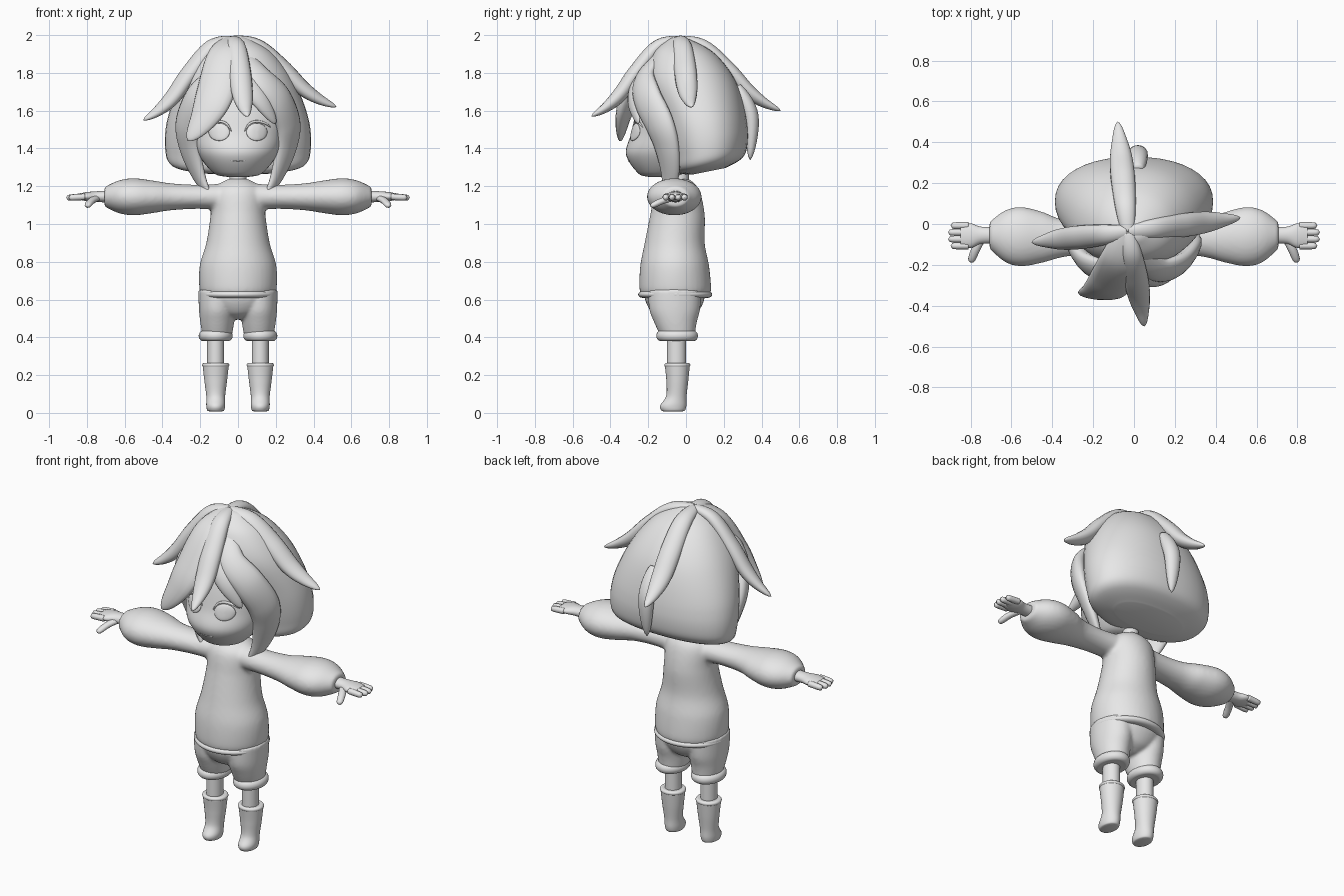
import bpy, bmesh, math
from mathutils import Vector
from mathutils.bvhtree import BVHTree

cube = bpy.data.objects.get("Cube")
if cube:
    bpy.data.objects.remove(cube)

grey = bpy.data.materials.new("matte_grey")
grey.use_nodes = True
colour = (0.8, 0.8, 0.8, 1)
grey.diffuse_color = colour
grey.node_tree.nodes["Principled BSDF"].inputs["Base Color"].default_value = colour


def smooth(rows, steps=8):
    """Catmull-Rom interpolation through rows of numbers."""
    rows = [Vector(row) for row in rows]
    out = []
    for i, (b, c) in enumerate(zip(rows, rows[1:])):
        a, d = rows[max(i - 1, 0)], rows[min(i + 2, len(rows) - 1)]
        for step in range(steps):
            t = step / steps
            out.append(b + (c - a) * t / 2 + (2 * a - 5 * b + 4 * c - d) * t * t / 2
                       + (3 * b - a - 3 * c + d) * t ** 3 / 2)
    return out + [rows[-1]]


def skin(rings):
    """Join rings of points into a closed tube."""
    n = len(rings[0])
    verts = [point for ring in rings for point in ring]
    faces = [(k * n + j, k * n + (j + 1) % n, (k + 1) * n + (j + 1) % n, (k + 1) * n + j)
             for k in range(len(rings) - 1) for j in range(n)]
    last = len(verts) - n
    return verts, faces + [tuple(range(n))[::-1], tuple(range(last, last + n))]


def circle(n):
    return [(math.cos(math.tau * j / n), math.sin(math.tau * j / n)) for j in range(n)]


def loft(rows, offset=0, along_x=False, n=40, power=2):
    """Rows: position on the axis, y centre, radius across, radius in y."""
    def bend(value):
        return math.copysign(abs(value) ** (2 / power), value)
    rings = []
    for position, y, across, deep in smooth(rows):
        ring = [(offset + across * bend(c), y + deep * bend(s)) for c, s in circle(n)]
        rings.append([Vector((position, b, a) if along_x else (a, b, position)) for a, b in ring])
    return skin(rings)


def band(z, height, x, y, across, deep, bulge):
    """Rounded rim around a limb or the waist."""
    rows = []
    for k in range(-4, 5):
        angle = k * math.pi / 7
        grow = bulge * (math.cos(angle) - 1)
        rows.append((z + height / 2 * math.sin(angle), y, across + grow, deep + grow))
    return loft(rows, x)


def pointed(t):
    return math.sin(math.pi * (0.12 + 0.88 * t)) ** 0.7


def blunt(t):
    return math.sqrt(1 - t ** 8)


def thin_ends(t):
    return math.sqrt(math.sin(math.pi * t))


def strand(points, width, thick, taper=pointed, centre=(0, 0.1, 1.5), n=16):
    """Tapered tube whose flat side faces the centre."""
    path = smooth(points)
    last = len(path) - 1
    rings = []
    for i, p in enumerate(path):
        tangent = (path[min(i + 1, last)] - path[max(i - 1, 0)]).normalized()
        normal = p - Vector(centre)
        normal = (normal - tangent * normal.dot(tangent)).normalized()
        side = tangent.cross(normal)
        size = max(taper(i / last), 0.03)
        rings.append([p + (side * width * c + normal * thick * s) * size for c, s in circle(n)])
    return skin(rings)


def flip(part):
    return [Vector((-v.x, v.y, v.z)) for v in part[0]], part[1]


def build(name, *parts, voxel=0):
    """One object from closed parts, optionally fused into one skin."""
    bm = bmesh.new()
    for verts, faces in parts:
        made = [bm.verts.new(v) for v in verts]
        for face in faces:
            bm.faces.new([made[i] for i in face])
    bmesh.ops.recalc_face_normals(bm, faces=bm.faces)
    mesh = bpy.data.meshes.new(name)
    bm.to_mesh(mesh)
    bm.free()
    mesh.materials.append(grey)
    mesh.shade_smooth()
    ob = bpy.data.objects.new(name, mesh)
    bpy.context.collection.objects.link(ob)
    if voxel:
        fuse = ob.modifiers.new("fuse", "REMESH")
        fuse.mode, fuse.voxel_size, fuse.use_smooth_shade = "VOXEL", voxel, True
        ob.modifiers.new("relax", "SMOOTH").iterations = 6


def pair(name, *parts):
    build("left_" + name, *parts)
    build("right_" + name, *[flip(part) for part in parts])


# Head and neck
head = loft([(1.25, -.14, .06, .06), (1.27, -.13, .13, .125), (1.37, -.115, .21, .203),
             (1.48, -.1, .24, .19), (1.6, -.1, .25, .163), (1.72, -.09, .22, .135),
             (1.85, -.07, .14, .09)])
build("head", head)
build("neck", loft([(1.18, -.03, .045, .045), (1.3, -.03, .045, .045)]))

# Eyes, lashes and mouth laid onto the face
surface = BVHTree.FromPolygons(*head)


def on_face(x, z, lift=0):
    hit = surface.ray_cast(Vector((x, -2, z)), Vector((0, 1, 0)))[0]
    return hit - Vector((0, lift, 0))


def dome(x, z, across, tall, height):
    """Low dome following the face."""
    rings = []
    for k in range(8):
        size = math.cos(k * math.pi / 15)
        lift = height * math.sin(k * math.pi / 15)
        rings.append([on_face(x + across * size * c, z + tall * size * s, lift)
                      for c, s in circle(24)])
    return skin(rings)


def face_line(points, radius):
    return strand([on_face(x, z) for x, z in points], radius, radius, thin_ends, n=8)


pair("eye", dome(.1, 1.487, .056, .047, .013))
pair("eyelash", face_line([(.035, 1.49), (.06, 1.53), (.1, 1.543), (.145, 1.532), (.175, 1.51)], .007))
build("mouth", face_line([(-.045, 1.337), (0, 1.332), (.045, 1.337)], .003))

# Rounded back hair with an underside that rises to the rear
hair = loft([(1.255, .12, .22, .09), (1.29, .115, .35, .18), (1.38, .115, .385, .21),
             (1.55, .09, .375, .232), (1.75, .03, .3, .236), (1.9, -.01, .19, .165),
             (1.975, -.035, .07, .06), (1.99, -.04, .01, .01)], power=2.2)
for v in hair[0]:
    v.z += .2 * v.y * max(0, min(1, (1.5 - v.z) / .22))
build("back_hair", hair)

# Spikes radiating from the crown along one shared droop
crown = Vector((-.03, -.04, 1.975))
droop = [(0, 0), (.24, .09), (.48, .41), (.67, .71), (.83, .88), (1, 1)]
tips = {"right": (-.5, -.09, 1.55), "left": (.52, .03, 1.62),
        "rear": (-.08, .5, 1.6), "front": (.05, -.5, 1.57)}
for name, tip in tips.items():
    span = Vector(tip) - crown
    path = [crown + Vector((span.x * out, span.y * out, span.z * down)) for out, down in droop]
    build(name + "_spike", strand(path, .06, .042))

# Bangs, nape lock and the locks framing the face
build("front_bang", strand([crown, (-.07, -.18, 1.89), (-.12, -.29, 1.69), (-.18, -.33, 1.56),
                            (-.265, -.345, 1.44)], .108, .045))
build("short_bang", strand([(0, -.2, 1.85), (.06, -.26, 1.74), (.13, -.275, 1.64),
                            (.2, -.25, 1.53)], .055, .03))
build("nape_lock", strand([(.02, .27, 1.73), (.02, .345, 1.57), (.02, .34, 1.34)], .048, .04))
pair("side_lock", strand([(.02, -.13, 1.9), (.11, -.22, 1.78), (.21, -.205, 1.67), (.265, -.14, 1.53),
                          (.255, -.1, 1.4), (.205, -.085, 1.25), (.135, -.11, 1.11)], .09, .045))

# Shirt fused with its puffed sleeves
torso = loft([(.62, -.055, .19, .178), (.66, -.057, .205, .19), (.78, -.06, .203, .182),
              (.9, -.06, .168, .159), (1.05, -.045, .145, .144), (1.18, -.045, .135, .115),
              (1.24, -.035, .05, .05)])
sleeve = loft([(0, -.05, .075, .085), (.2, -.065, .064, .08), (.35, -.07, .071, .093),
               (.45, -.065, .086, .125), (.55, -.062, .098, .145), (.63, -.06, .087, .127),
               (.707, -.055, .052, .066)], offset=1.144, along_x=True)
build("shirt", torso, sleeve, flip(sleeve), voxel=.011)
build("shirt_hem", band(.627, .036, 0, -.057, .21, .196, .025))

# Hands with four fingers and a thumb
hand = [loft([(.68, -.055, .032, .04), (.75, -.055, .028, .042), (.8, -.057, .024, .06),
              (.85, -.057, .015, .052)], offset=1.145, along_x=True, n=20)]
for k in range(4):
    y = -.008 - .033 * k
    tip = .91 if k in (1, 2) else .897
    hand.append(strand([(.81, y, 1.144), (tip, y, 1.139)], .017, .017, blunt, (.8, y, 0), 12))
hand.append(strand([(.74, -.06, 1.14), (.775, -.125, 1.122), (.8, -.188, 1.093)],
                   .021, .017, blunt, (.8, -.1, 0), 12))
pair("hand", *hand)

# Shorts: hips fused with two legs
short_leg = loft([(.41, -.045, .078, .092), (.48, -.056, .09, .113), (.55, -.06, .097, .135),
                  (.65, -.06, .1, .14)], offset=.11)
hips = loft([(.495, -.06, .05, .06), (.53, -.06, .13, .12), (.6, -.06, .2, .157),
             (.66, -.06, .195, .155)])
build("shorts", hips, short_leg, flip(short_leg), voxel=.009)

# Cuffs, legs and boots
limb = .118
pair("cuff", band(.408, .056, limb, -.047, .09, .11, .025))
pair("leg", loft([(.2, -.05, .045, .05), (.44, -.05, .045, .05)], limb, n=24))
boot = loft([(.008, -.068, .034, .05), (.014, -.068, .045, .063), (.04, -.067, .05, .069),
             (.09, -.051, .05, .054), (.17, -.046, .06, .058), (.25, -.046, .069, .066)], limb)
pair("boot", boot, band(.253, .024, limb, -.046, .072, .069, .014))
